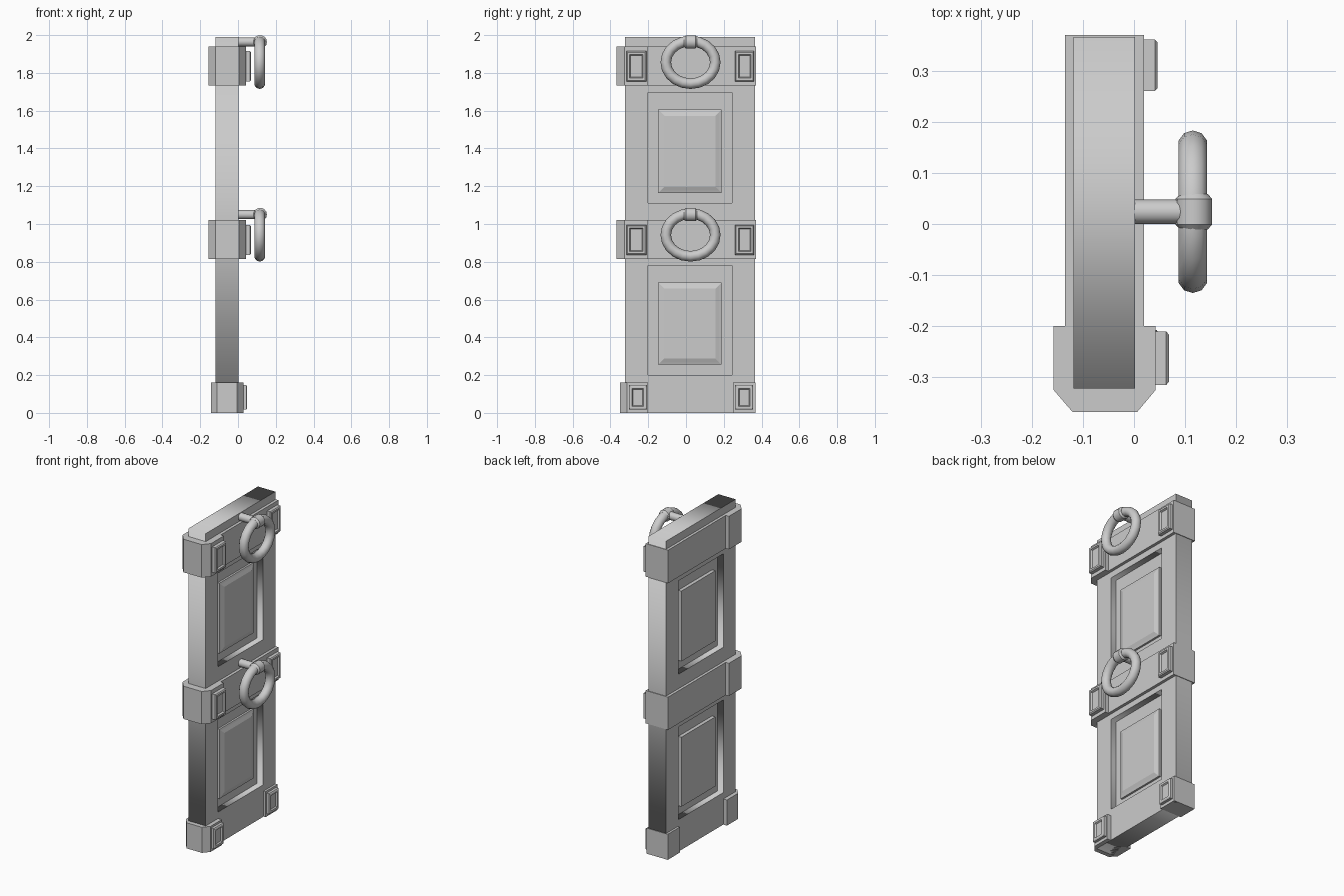
import bpy, math
from mathutils import Vector

if "Cube" in bpy.data.objects:
    bpy.data.objects.remove(bpy.data.objects["Cube"])


def mesh_object(name, verts, faces, smooth=False):
    me = bpy.data.meshes.new(name)
    me.from_pydata(verts, [], faces)
    ob = bpy.data.objects.new(name, me)
    bpy.context.collection.objects.link(ob)
    bpy.ops.object.select_all(action='DESELECT')
    ob.select_set(True)
    bpy.context.view_layer.objects.active = ob
    bpy.ops.object.mode_set(mode='EDIT')
    bpy.ops.mesh.select_all(action='SELECT')
    bpy.ops.mesh.normals_make_consistent(inside=False)
    bpy.ops.object.mode_set(mode='OBJECT')
    if smooth:
        bpy.ops.object.shade_smooth_by_angle(angle=math.radians(40))
    return ob


def loft(name, rings, closed=False, smooth=False):
    """Skin a list of equal-length vertex rings, capped unless closed."""
    n, m = len(rings[0]), len(rings)
    verts = [v for r in rings for v in r]
    faces = []
    for i in range(m if closed else m - 1):
        a, b = i * n, (i + 1) % m * n
        for j in range(n):
            k = (j + 1) % n
            faces.append((a + j, a + k, b + k, b + j))
    if not closed:
        faces += [tuple(range(n)), tuple(range((m - 1) * n, m * n))]
    return mesh_object(name, verts, faces, smooth)


def prism(name, outline, z0, z1):
    return loft(name, [[(x, y, z) for x, y in outline] for z in (z0, z1)])


def plate(name, y0, y1, z0, z1, steps):
    """Stepped rectangular plate facing x; steps are (x, inset)."""
    return loft(name, [[(x, y0 + i, z0 + i), (x, y1 - i, z0 + i),
                        (x, y1 - i, z1 - i), (x, y0 + i, z1 - i)] for x, i in steps])


def lathe(name, axis, centre, profile, sides):
    """Turned part along x (axis 0) or y (axis 1); profile is (offset, radius)."""
    rings = []
    for d, r in profile:
        ring = []
        for k in range(sides):
            a = 2 * math.pi * k / sides
            c, s = r * math.cos(a), r * math.sin(a)
            ring.append(Vector(centre) + Vector((d, c, s) if axis == 0 else (c, d, s)))
        rings.append(ring)
    return loft(name, rings, smooth=True)


BACK, FRONT = -0.118, 0.002
openings = [(0.2, 0.78), (1.11, 1.695)]

# Door slab: rectangular outline with two panel openings
cu = bpy.data.curves.new("door_frame", 'CURVE')
cu.dimensions = '2D'
cu.fill_mode = 'BOTH'
cu.extrude = (FRONT - BACK) / 2
for y0, y1, z0, z1 in [(-0.322, 0.366, 0, 1.99)] + [(-0.2, 0.243, a, b) for a, b in openings]:
    sp = cu.splines.new('POLY')
    sp.points.add(3)
    for p, (y, z) in zip(sp.points, [(y0, z0), (y1, z0), (y1, z1), (y0, z1)]):
        p.co = (y, z, 0, 1)
    sp.use_cyclic_u = True
frame = bpy.data.objects.new("door_frame", cu)
frame.location.x = (FRONT + BACK) / 2
frame.rotation_euler = (math.pi / 2, 0, math.pi / 2)
bpy.context.collection.objects.link(frame)
bpy.ops.object.select_all(action='DESELECT')
frame.select_set(True)
bpy.context.view_layer.objects.active = frame
bpy.ops.object.convert(target='MESH')

# Recessed boards with raised panels on both sides
for z0, z1 in openings:
    plate("recess_board", -0.2, 0.243, z0, z1, [(-0.078, 0), (-0.038, 0)])
    pz0, pz1 = z0 + 0.055, z1 - 0.09
    plate("front_panel", -0.147, 0.188, pz0, pz1,
          [(-0.045, 0), (-0.026, 0), (-0.022, 0.012), (-0.014, 0.032)])
    plate("back_panel", -0.147, 0.188, pz0, pz1, [(-0.071, 0), (-0.1, 0)])


def stud(y0, y1, z0, z1, x, h):
    plate("stud", y0, y1, z0, z1,
          [(x - 0.005, 0), (x + h * 0.8, 0), (x + h, 0.006),
           (x + h, 0.017), (x + h * 0.6, 0.022)])


# Wrap-around bands with chamfered hinge ends
band = [(0.02, 0.37), (0.02, -0.2), (0.042, -0.2), (0.042, -0.325), (0.006, -0.368),
        (-0.12, -0.368), (-0.157, -0.325), (-0.157, -0.2), (-0.135, -0.2), (-0.135, 0.37)]
for z0, z1 in [(0.815, 1.02), (1.733, 1.94)]:
    prism("band", band, z0, z1)
    stud(-0.315, -0.21, z0 + 0.022, z1 - 0.025, 0.042, 0.026)
    stud(0.26, 0.361, z0 + 0.022, z1 - 0.025, 0.02, 0.026)

# Bottom corner caps
foot = [(0.028, -0.2), (0.028, -0.312), (-0.005, -0.35), (-0.11, -0.35),
        (-0.143, -0.312), (-0.143, -0.2)]
prism("hinge_foot", foot, 0, 0.16)
prism("latch_foot", [(0.016, 0.25), (0.016, 0.369), (-0.132, 0.369), (-0.132, 0.25)], 0, 0.16)
stud(-0.303, -0.207, 0.018, 0.147, 0.028, 0.02)
stud(0.26, 0.355, 0.018, 0.147, 0.016, 0.02)

# Ring handles: pin, collar and slightly flattened ring
for z in (1.05, 1.964):
    lathe("handle_pin", 0, (0, 0.024, z), [(-0.01, 0.024), (0.1, 0.024)], 12)
    lathe("handle_collar", 1, (0.117, 0.024, z),
          [(-0.035, 0.027), (-0.025, 0.036), (0.025, 0.036), (0.035, 0.027)], 14)
    rings = []
    for i in range(20):
        a = 2 * math.pi * i / 20
        ring = []
        for j in range(10):
            b = 2 * math.pi * j / 10
            d = 0.028 * math.cos(b)
            ring.append((0.115 + 0.029 * math.sin(b),
                         0.024 + (0.131 + d) * math.sin(a),
                         z - 0.108 + (0.113 + d) * math.cos(a)))
        rings.append(ring)
    loft("handle_ring", rings, closed=True, smooth=True)
